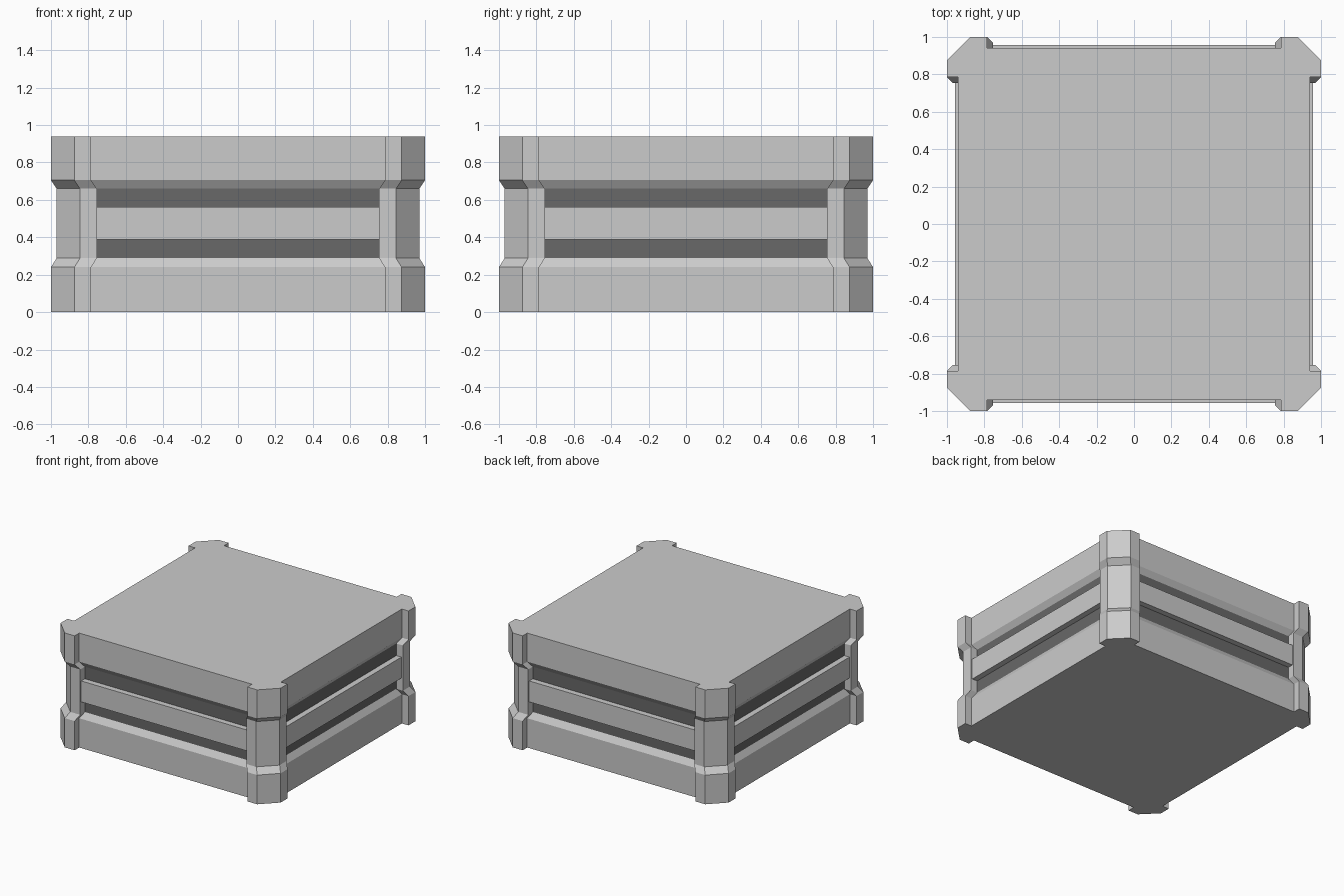
import bpy, bmesh
from math import pi
from mathutils import Matrix, Vector

if "Cube" in bpy.data.objects:
    bpy.data.objects.remove(bpy.data.objects["Cube"])

dark = bpy.data.materials.new("dark_recess")
dark.diffuse_color = (0.14, 0.14, 0.14, 1)
dark.use_nodes = True
dark.node_tree.nodes["Principled BSDF"].inputs["Base Color"].default_value = dark.diffuse_color
grey = bpy.data.materials.new("grey_shell")
grey.diffuse_color = (0.8, 0.8, 0.8, 1)
grey.use_nodes = True
grey.node_tree.nodes["Principled BSDF"].inputs["Base Color"].default_value = grey.diffuse_color


def finish(name, bm, mats=()):
    bmesh.ops.recalc_face_normals(bm, faces=bm.faces)
    me = bpy.data.meshes.new(name)
    bm.to_mesh(me)
    bm.free()
    for m in mats:
        me.materials.append(m)
    ob = bpy.data.objects.new(name, me)
    bpy.context.collection.objects.link(ob)
    return ob


# Body outline for one corner: rail face, post side, post chamfer, post side
CORNER = [(.94, .785), (1, .785), (1, .875), (.875, 1), (.785, 1), (.785, .94)]
# (height, inward shift of every corner)
LEVELS = [(0, 0), (.24, 0), (.288, .03), (.66, .03), (.705, 0), (.94, 0)]

# Shell with rails and corner posts, lofted through the levels
bm = bmesh.new()
rings = []
for z, d in LEVELS:
    ring = []
    for q in range(4):
        rot = Matrix.Rotation(q * pi / 2, 3, 'Z')
        ring += [bm.verts.new(rot @ Vector((x - d, y - d, z))) for x, y in CORNER]
    rings.append(ring)
n = len(rings[0])
for k in range(len(rings) - 1):
    a, b = rings[k], rings[k + 1]
    for i in range(n):
        j = (i + 1) % n
        f = bm.faces.new((a[i], a[j], b[j], b[i]))
        # recessed panels between the posts are dark
        if k == 2 and i % 6 == 5:
            f.material_index = 1
bm.faces.new(rings[0])
bm.faces.new(rings[-1])
finish("crate_shell", bm, (grey, dark))

# Horizontal slat in the middle of each recess
for q, side in enumerate(("front", "right", "back", "left")):
    bm = bmesh.new()
    m = (Matrix.Rotation(q * pi / 2, 4, 'Z')
         @ Matrix.Translation((0, -.9235, .475))
         @ Matrix.Diagonal((1.512, .067, .172, 1)))
    bmesh.ops.create_cube(bm, size=1, matrix=m)
    finish(side + "_slat", bm, (grey,))
